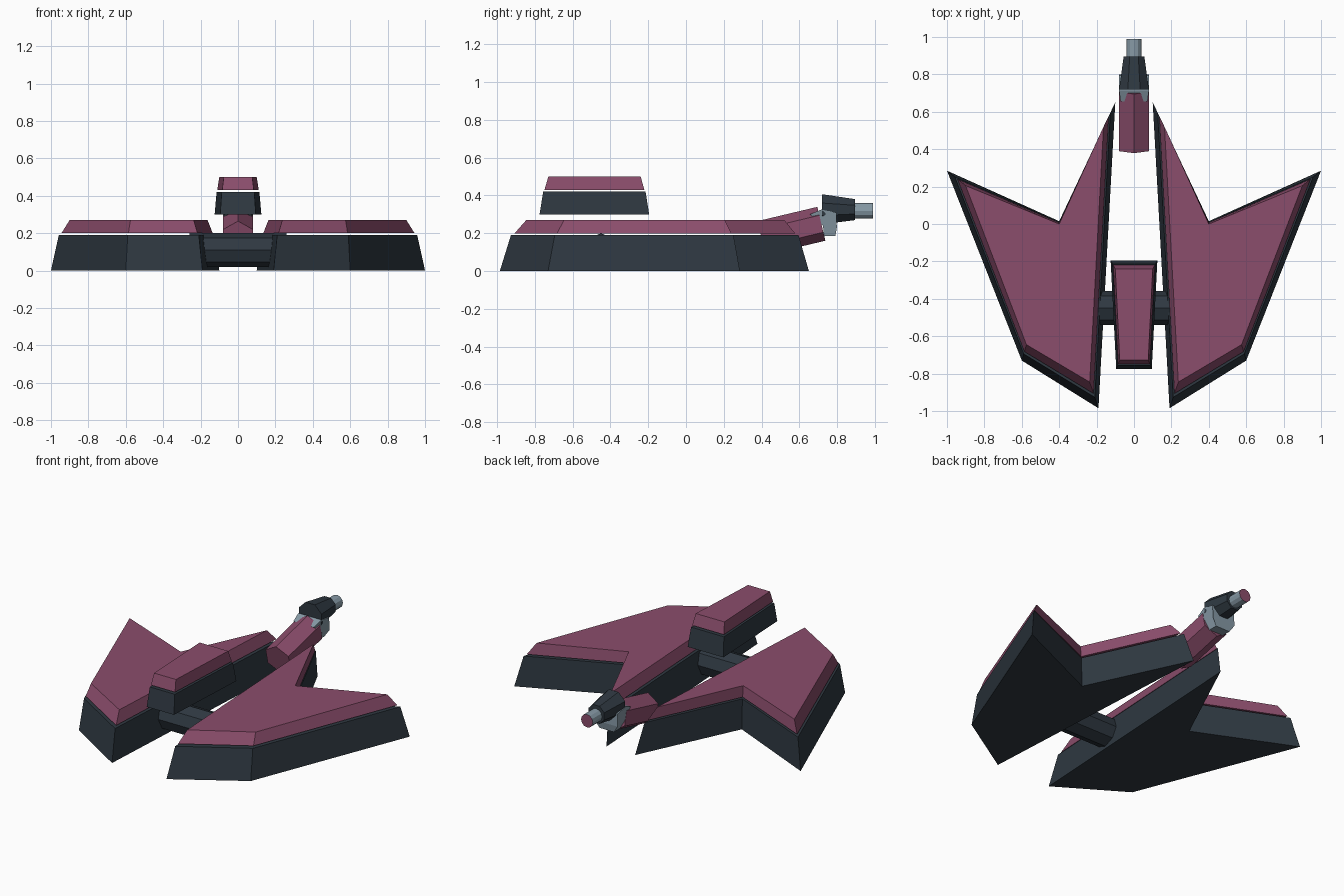
import bpy, bmesh, math
from mathutils import Vector

if "Cube" in bpy.data.objects:
    bpy.data.objects.remove(bpy.data.objects["Cube"])


def material(name, color):
    m = bpy.data.materials.new(name)
    m.diffuse_color = (*color, 1)
    m.use_nodes = True
    m.node_tree.nodes["Principled BSDF"].inputs["Base Color"].default_value = m.diffuse_color
    return m


PINK = material("plum", (0.26, 0.075, 0.15))
DARK = material("dark_slate", (0.028, 0.040, 0.053))
GREY = material("steel", (0.24, 0.32, 0.38))


def loft(name, ring_a, ring_b, mat, end_mat=None):
    """Closed solid between two rings with equal point counts."""
    bm = bmesh.new()
    a = [bm.verts.new(p) for p in ring_a]
    b = [bm.verts.new(p) for p in ring_b]
    n = len(a)
    bm.faces.new(a[::-1])
    end = bm.faces.new(b)
    for i in range(n):
        bm.faces.new((a[i], a[(i + 1) % n], b[(i + 1) % n], b[i]))
    if end_mat:
        end.material_index = 1
    bmesh.ops.recalc_face_normals(bm, faces=bm.faces[:])
    me = bpy.data.meshes.new(name)
    bm.to_mesh(me)
    bm.free()
    me.materials.append(mat)
    if end_mat:
        me.materials.append(end_mat)
    ob = bpy.data.objects.new(name, me)
    bpy.context.collection.objects.link(ob)
    return ob


def circle(center, axis, r, n, start=0.0):
    """Regular polygon around an axis; start = 0 puts a corner on top or front."""
    c, d = Vector(center), Vector(axis).normalized()
    side = Vector((0, 0, 1)).cross(d).normalized()
    up = d.cross(side)
    return [c + r * (math.cos(t) * up + math.sin(t) * side)
            for t in (start + 2 * math.pi * i / n for i in range(n))]


def slab(base, top, t, z, sx=1):
    """Outline at fraction t between base and top outline."""
    return [(sx * (p[0] + (q[0] - p[0]) * t), p[1] + (q[1] - p[1]) * t, z)
            for p, q in zip(base, top)]


# swept wings: dark hull layer with a floating plum layer above
wing_base = [(.19, -.985), (.60, -.73), (1.0, .285), (.40, .015), (.10, .65)]
wing_top = [(.237, -.845), (.575, -.645), (.90, .205), (.40, .0), (.163, .52)]
# centre pod in the same two-layer style
pod_base = [(-.095, -.775), (.095, -.775), (.125, -.195), (-.125, -.195)]
pod_top = [(-.076, -.728), (.076, -.728), (.10, -.24), (-.10, -.24)]


def layers(name, base, top, zs, sx=1):
    loft(name + "_hull", slab(base, top, 0, zs[0], sx),
         slab(base, top, .42, zs[1], sx), DARK)
    loft(name + "_upper", slab(base, top, .56, zs[2], sx),
         slab(base, top, 1, zs[3], sx), PINK)


for side, sx in (("right", 1), ("left", -1)):
    layers(side + "_wing", wing_base, wing_top, (0, .19, .20, .27), sx)
layers("pod", pod_base, pod_top, (.30, .42, .43, .50))

# octagonal tube joining the wings
loft("cross_tube", circle((-.26, -.45, .109), (1, 0, 0), .091, 8),
     circle((.26, -.45, .109), (1, 0, 0), .091, 8), DARK)

# tilted hexagonal tail arm
arm_a, arm_b = Vector((0, .40, .175)), Vector((0, .716, .25))
arm_axis = arm_b - arm_a
loft("tail_arm", circle(arm_a, arm_axis, .092, 6),
     circle(arm_b, arm_axis, .092, 6), PINK)

# steel bracket, narrower at the bottom
bracket = [(.05, .73, .185), (.05, .79, .185), (.08, .798, .23), (.08, .795, .31),
           (.08, .715, .325), (.072, .655, .30), (.08, .725, .24)]
loft("gun_bracket", [(-x, y, z) for x, y, z in bracket], bracket, GREY)

# tapered gun body and barrel
loft("gun_body", circle((0, .72, .327), (0, 1, 0), .086, 8, math.pi / 8),
     circle((0, .895, .325), (0, 1, 0), .060, 8, math.pi / 8), DARK)
loft("gun_barrel", circle((0, .88, .318), (0, 1, 0), .041, 12),
     circle((0, .988, .318), (0, 1, 0), .041, 12), GREY, PINK)
